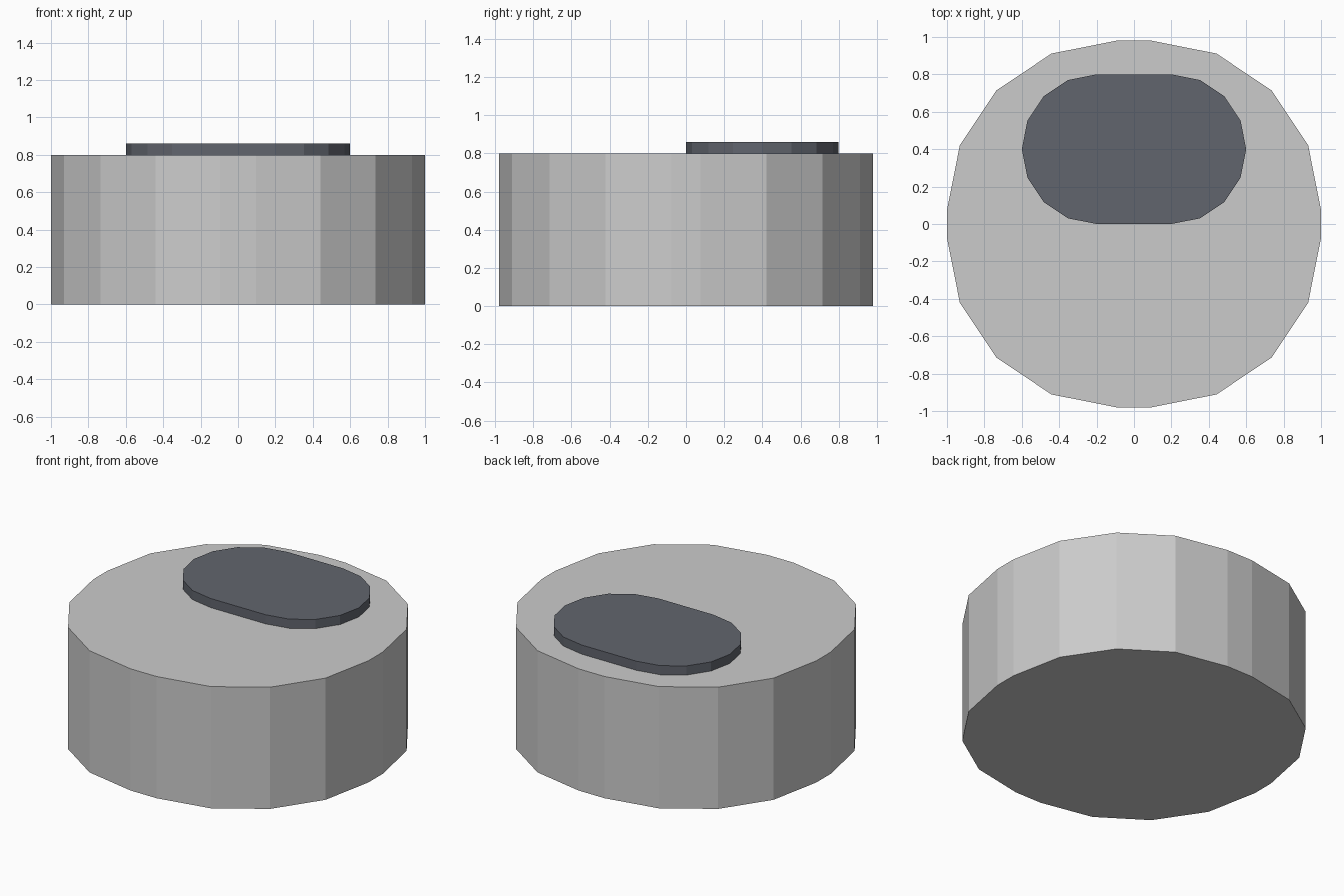
import bpy, bmesh
from math import sin, cos, pi

if "Cube" in bpy.data.objects:
    bpy.data.objects.remove(bpy.data.objects["Cube"])


def rounded_prism(name, cx, cy, radius, y_centre, z0, z1, steps=4):
    """Rounded rectangle (corner centres at +-cx, +-cy) extruded from z0 to z1."""
    bm = bmesh.new()
    verts = []
    for corner, (sx, sy) in enumerate(((1, 1), (-1, 1), (-1, -1), (1, -1))):
        for i in range(steps + 1):
            a = (corner + i / steps) * pi / 2
            verts.append(bm.verts.new((sx * cx + radius * cos(a),
                                       y_centre + sy * cy + radius * sin(a), z0)))
    bmesh.ops.remove_doubles(bm, verts=verts, dist=1e-4)
    base = bm.faces.new([v for v in verts if v.is_valid])
    top = bmesh.ops.extrude_face_region(bm, geom=[base], use_keep_orig=True)["geom"]
    bmesh.ops.translate(bm, vec=(0, 0, z1 - z0),
                        verts=[g for g in top if isinstance(g, bmesh.types.BMVert)])
    bmesh.ops.recalc_face_normals(bm, faces=bm.faces)
    mesh = bpy.data.meshes.new(name)
    bm.to_mesh(mesh)
    bm.free()
    obj = bpy.data.objects.new(name, mesh)
    bpy.context.collection.objects.link(obj)
    return obj


# Faceted round body
rounded_prism("body", 0.095, 0.075, 0.905, 0.0, 0.0, 0.8)

# Dark raised pad towards the back of the top
pad = rounded_prism("top_pad", 0.2, 0.0, 0.4, 0.4, 0.8, 0.86)
dark = bpy.data.materials.new("dark_slate")
dark.diffuse_color = (0.12, 0.13, 0.155, 1)
dark.use_nodes = True
dark.node_tree.nodes["Principled BSDF"].inputs["Base Color"].default_value = dark.diffuse_color
pad.data.materials.append(dark)
